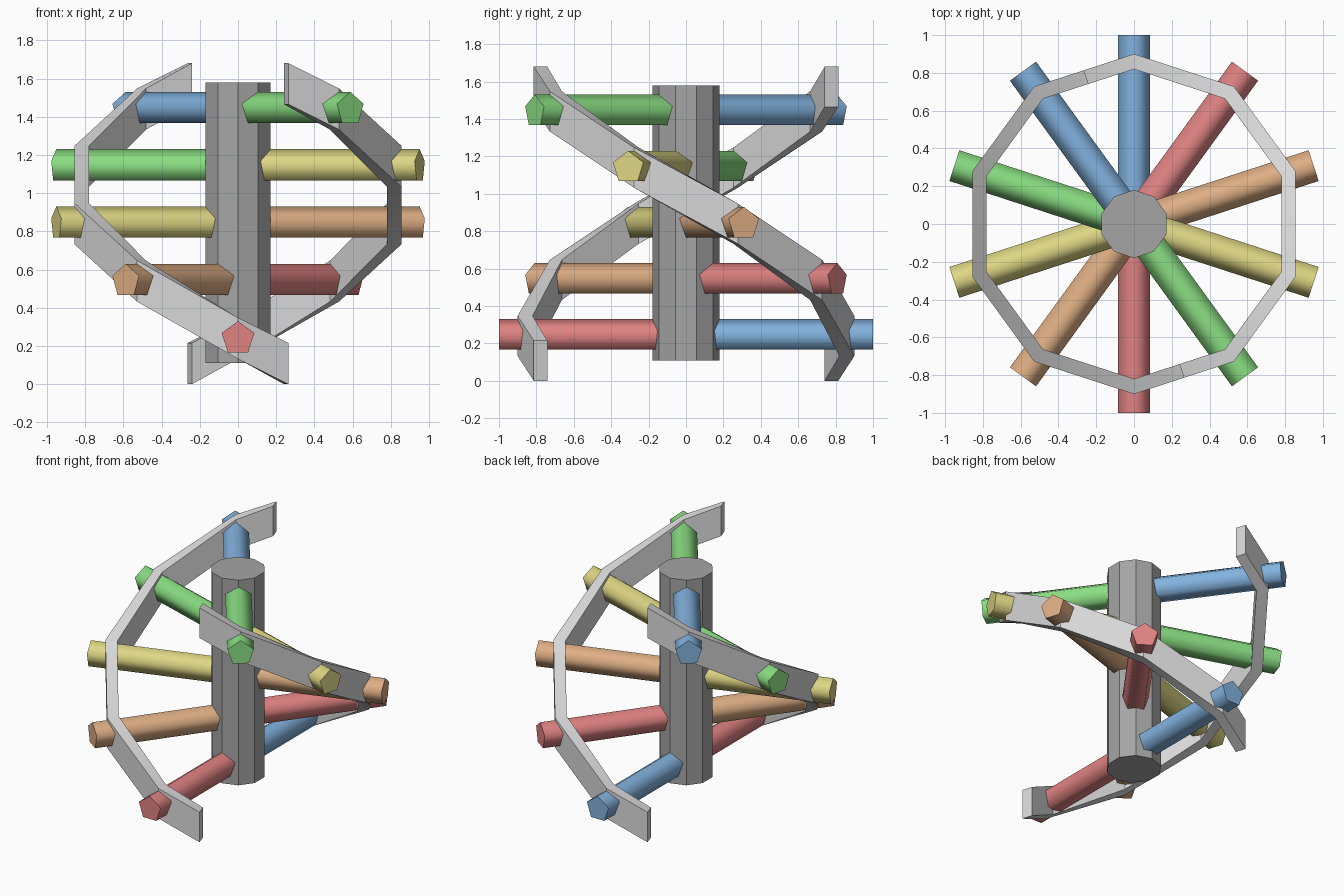
import bpy, bmesh, math
from mathutils import Matrix, Vector

if "Cube" in bpy.data.objects:
    bpy.data.objects.remove(bpy.data.objects["Cube"])


def material(name, rgb):
    m = bpy.data.materials.new(name)
    lin = [((c / 255 + 0.055) / 1.055) ** 2.4 for c in rgb]
    m.diffuse_color = (*lin, 1)
    m.use_nodes = True
    m.node_tree.nodes["Principled BSDF"].inputs["Base Color"].default_value = m.diffuse_color
    return m


RED = material("red", (224, 130, 130))
ORANGE = material("orange", (222, 174, 132))
YELLOW = material("yellow", (222, 214, 132))
GREEN = material("green", (138, 222, 130))
BLUE = material("blue", (130, 178, 222))
GREY = material("mid_grey", (165, 165, 165))
PALE = material("pale_grey", (215, 215, 215))


def add_object(name, bm, mat):
    bmesh.ops.recalc_face_normals(bm, faces=bm.faces)
    mesh = bpy.data.meshes.new(name)
    bm.to_mesh(mesh)
    bm.free()
    mesh.materials.append(mat)
    ob = bpy.data.objects.new(name, mesh)
    bpy.context.collection.objects.link(ob)
    return ob


def smooth(ob, degrees):
    bpy.ops.object.select_all(action='DESELECT')
    ob.select_set(True)
    bpy.context.view_layer.objects.active = ob
    bpy.ops.object.shade_smooth_by_angle(angle=math.radians(degrees))


def prism(name, ring_a, ring_b, mat):
    bm = bmesh.new()
    a = [bm.verts.new(p) for p in ring_a]
    b = [bm.verts.new(p) for p in ring_b]
    n = len(a)
    bm.faces.new(a)
    bm.faces.new(b)
    for i in range(n):
        j = (i + 1) % n
        bm.faces.new((a[i], a[j], b[j], b[i]))
    return add_object(name, bm, mat)


def polar(r, deg, z):
    t = math.radians(deg)
    return Vector((r * math.cos(t), r * math.sin(t), z))


# central ten-sided column
prism("column", [polar(0.18, 90 + 36 * i, 0.11) for i in range(10)],
      [polar(0.18, 90 + 36 * i, 1.58) for i in range(10)], GREY)

# five-sided rungs climbing in a spiral, one pair per level
RUNGS = {270: (RED, ORANGE, YELLOW, GREEN, BLUE),
         90: (BLUE, RED, ORANGE, YELLOW, GREEN)}
for start, colours in RUNGS.items():
    for k, mat in enumerate(colours):
        turn = Matrix.Rotation(math.radians(start - 36 * k), 4, 'Z')
        section = [polar(0.09, 90 + 72 * i, 0) for i in range(5)]
        rings = [[turn @ Vector((r, p.x, p.y + 0.24 + 0.3 * k)) for p in section]
                 for r in (0.08, 1.0)]
        smooth(prism(f"rung_{start}_{k}", *rings, mat), 75)


# two spiral ribbons, cut at the middle of a segment at both ends
def ribbon(name, start):
    ro, ri, h = 0.9, 0.82, 0.1075
    c = math.cos(math.radians(18))
    path = [(start + 18, 0.1075, c)]
    path += [(start - 36 * k, 0.24 + 0.3 * k, 1) for k in range(5)]
    path += [(start - 162, 1.5725, c)]
    bm = bmesh.new()
    rings = [[bm.verts.new(polar(r * s, a, z + dz))
              for r, dz in ((ri, -h), (ro, -h), (ro, h), (ri, h))]
             for a, z, s in path]
    bm.faces.new(rings[0])
    bm.faces.new(rings[-1])
    for p, q in zip(rings, rings[1:]):
        for i in range(4):
            j = (i + 1) % 4
            bm.faces.new((p[i], p[j], q[j], q[i]))
    smooth(add_object(name, bm, PALE), 30)


ribbon("front_ribbon", 270)
ribbon("back_ribbon", 90)
